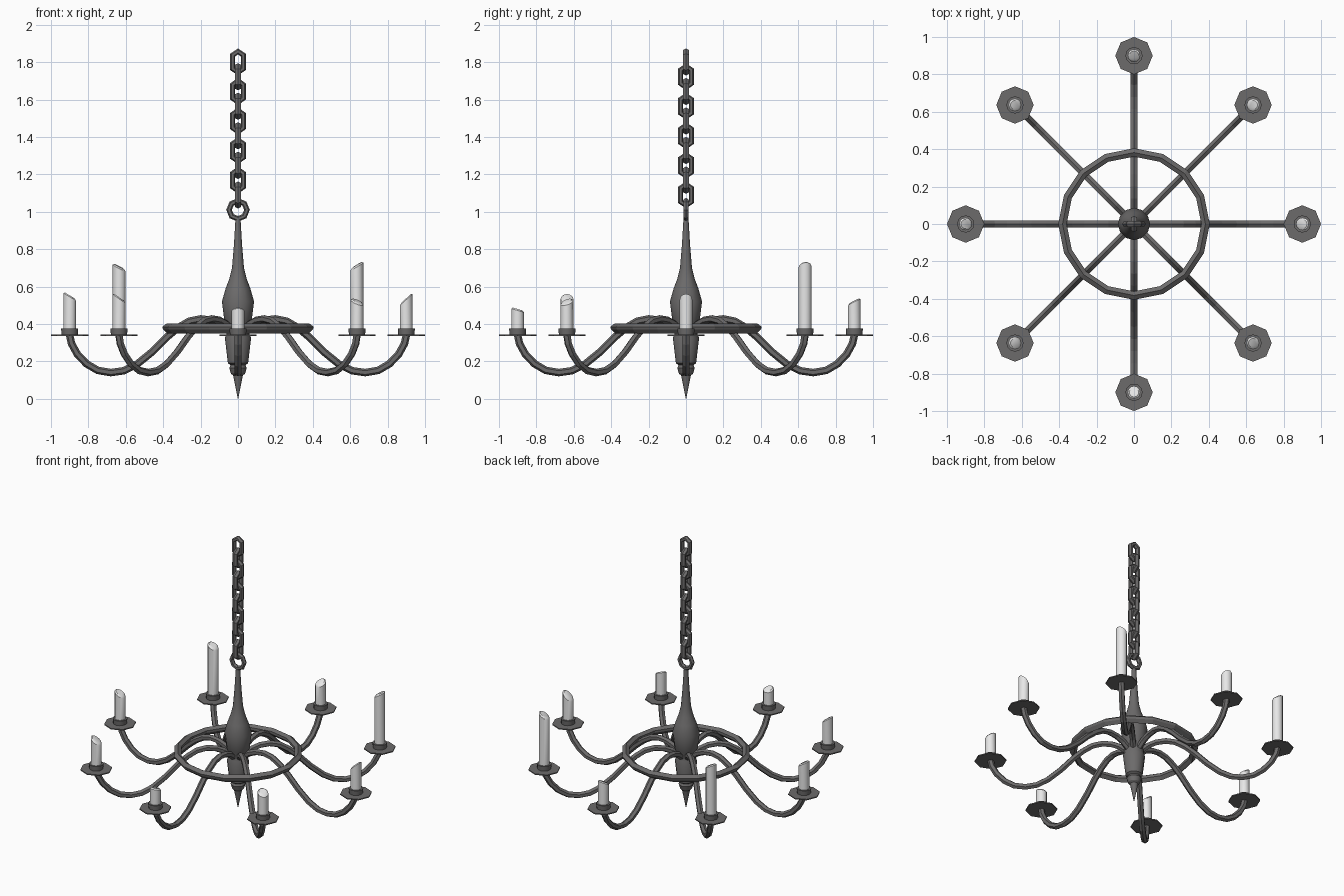
import bpy, bmesh, math
from mathutils import Matrix, Vector

if "Cube" in bpy.data.objects:
    bpy.data.objects.remove(bpy.data.objects["Cube"])


def material(name, rgb):
    m = bpy.data.materials.new(name)
    m.diffuse_color = (*rgb, 1)
    m.use_nodes = True
    m.node_tree.nodes["Principled BSDF"].inputs["Base Color"].default_value = m.diffuse_color
    return m


IRON = material("dark iron", (0.15, 0.146, 0.146))
WAX = material("candle wax", (0.8, 0.8, 0.8))


def finish(bm, name, mat, matrix=Matrix(), smooth=None):
    bmesh.ops.recalc_face_normals(bm, faces=bm.faces)
    me = bpy.data.meshes.new(name)
    bm.to_mesh(me)
    bm.free()
    me.materials.append(mat)
    ob = bpy.data.objects.new(name, me)
    bpy.context.collection.objects.link(ob)
    me.transform(matrix)
    if smooth:
        bpy.ops.object.select_all(action='DESELECT')
        ob.select_set(True)
        bpy.context.view_layer.objects.active = ob
        bpy.ops.object.shade_smooth_by_angle(angle=math.radians(smooth))
    return ob


def skin(bm, rings, closed=False):
    """Join equal vertex loops with quads."""
    n = len(rings[0])
    for i in range(len(rings) - (0 if closed else 1)):
        a, b = rings[i], rings[(i + 1) % len(rings)]
        for j in range(n):
            k = (j + 1) % n
            bm.faces.new((a[j], a[k], b[k], b[j]))
    if not closed:
        bm.faces.new(rings[0])
        bm.faces.new(rings[-1])


def sweep(name, path, section, closed, matrix=Matrix(), smooth=None):
    """Sweep a (in-plane, across) section along a path in the xz plane."""
    bm, rings, n = bmesh.new(), [], len(path)
    pts = [Vector(p) for p in path]
    for i, p in enumerate(pts):
        prev = pts[i - 1] if closed or i else None
        nxt = pts[(i + 1) % n] if closed or i < n - 1 else None
        d1 = (p - prev).normalized() if prev else (nxt - p).normalized()
        d2 = (nxt - p).normalized() if nxt else d1
        t = (d1 + d2).normalized()
        nor = Vector((-t.y, t.x)) / max(t.dot(d1), 0.5)
        rings.append([bm.verts.new((p.x + nor.x * u, v, p.y + nor.y * u)) for u, v in section])
    skin(bm, rings, closed)
    return finish(bm, name, IRON, matrix, smooth)


def lathe(name, profile, sides, mat, matrix=Matrix(), smooth=None):
    bm = bmesh.new()
    rings = [[bm.verts.new((r * math.cos(math.tau * j / sides),
                            r * math.sin(math.tau * j / sides), z)) for j in range(sides)]
             for r, z in profile]
    skin(bm, rings)
    return finish(bm, name, mat, matrix, smooth)


def circle(r, n, cz=0):
    return [(r * math.cos(math.tau * i / n), cz + r * math.sin(math.tau * i / n)) for i in range(n)]


def hexagon(a, b):
    return [(a * math.cos(math.tau * i / 6), b * math.sin(math.tau * i / 6) / 0.866) for i in range(6)]


# Turned central stem with spike finial
lathe("central_stem", [
    (0.001, 0.0), (0.026, 0.125), (0.038, 0.135), (0.047, 0.165), (0.04, 0.18),
    (0.054, 0.19), (0.07, 0.325), (0.062, 0.345), (0.062, 0.39), (0.072, 0.41),
    (0.086, 0.52), (0.066, 0.59), (0.047, 0.64), (0.032, 0.70), (0.022, 0.82),
    (0.013, 0.97)], 12, IRON, smooth=30)

# Hanging eye on top of the stem
sweep("hanging_eye", circle(0.048, 8, 1.01), hexagon(0.014, 0.014), True)

# Chain of alternating links
link = [(0.029, -0.036), (0.029, 0.036), (0.0, 0.056),
        (-0.029, 0.036), (-0.029, -0.036), (0.0, -0.056)]
for i in range(10):
    turn = Matrix.Rotation(math.pi / 2 if i % 2 == 0 else 0, 4, 'Z')
    sweep("chain_link", link, hexagon(0.0135, 0.016), True,
          Matrix.Translation((0, 0, 1.09 + 0.079 * i)) @ turn)

# Hoop that ties the arms together
bm = bmesh.new()
hoop = [(0.382, 0.402), (0.405, 0.385), (0.40, 0.37), (0.38, 0.35), (0.36, 0.37), (0.36, 0.388)]
skin(bm, [[bm.verts.new((r * math.cos(math.tau * i / 16), r * math.sin(math.tau * i / 16), z))
           for r, z in hoop] for i in range(16)], closed=True)
finish(bm, "hoop", IRON)

# Arms, drip plates, cups and candles
arm = [(0.05, 0.37), (0.09, 0.40), (0.14, 0.42), (0.20, 0.427), (0.26, 0.415), (0.32, 0.38),
       (0.38, 0.33), (0.46, 0.25), (0.54, 0.185), (0.61, 0.15), (0.68, 0.14), (0.75, 0.152),
       (0.81, 0.187), (0.86, 0.24), (0.89, 0.295), (0.90, 0.34)]
# Candle top height and x / y slope, anticlockwise from +x
candles = [(0.53, 0.9, 0), (0.708, 0.6, 0.1), (0.515, 0.1, 0.5), (0.70, -0.5, 0.1),
           (0.545, -0.6, 0), (0.535, -0.7, 0), (0.472, 0, -0.3), (0.515, -0.4, 0.3)]
for i, (h, gx, gy) in enumerate(candles):
    ang = i * math.pi / 4
    sweep("arm", arm, hexagon(0.02, 0.0175), False, Matrix.Rotation(ang, 4, 'Z'))
    place = Matrix.Translation((0.9 * math.cos(ang), 0.9 * math.sin(ang), 0))
    lathe("drip_plate", [(0.1, 0.336), (0.1, 0.343)], 8, IRON, place)
    lathe("candle_cup", [(0.043, 0.34), (0.046, 0.376)], 12, IRON, place, 40)
    # candle with a slanted, slightly rounded melted top
    bm = bmesh.new()
    rings = []
    for r, top in ((0.034, None), (0.034, 0.0), (0.025, 0.008)):
        ring = []
        for j in range(12):
            x, y = r * math.cos(math.tau * j / 12), r * math.sin(math.tau * j / 12)
            ring.append(bm.verts.new((x, y, 0.36 if top is None else h + top + gx * x + gy * y)))
        rings.append(ring)
    skin(bm, rings)
    finish(bm, "candle", WAX, place, 35)
